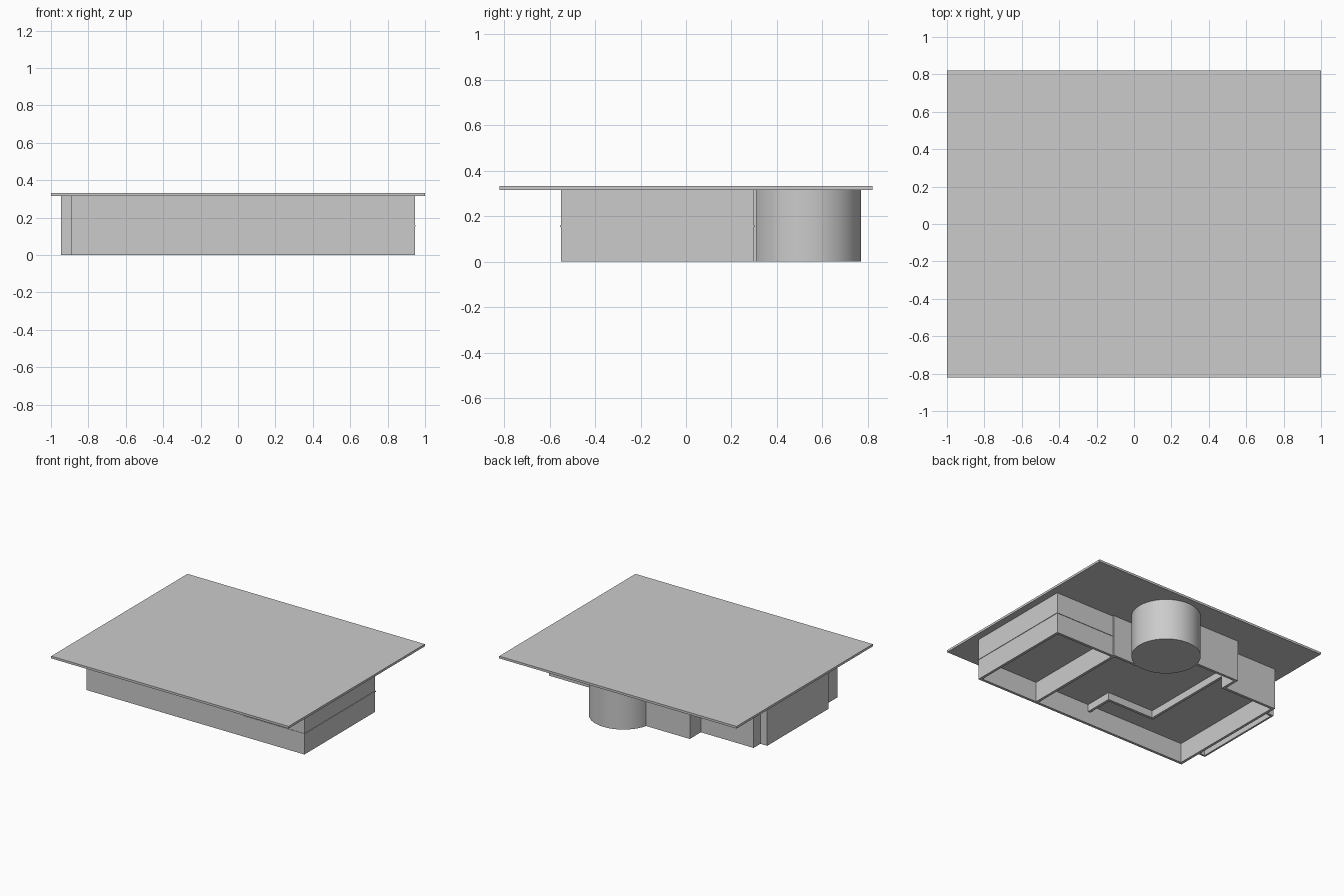
import bpy, bmesh

if "Cube" in bpy.data.objects:
    bpy.data.objects.remove(bpy.data.objects["Cube"])

H = 0.315   # underside of the roof slab
T = 0.02    # wall thickness


def prism(name, pts, z0, z1):
    """Extrude a closed plan outline from z0 to z1."""
    bm = bmesh.new()
    face = bm.faces.new([bm.verts.new((x, y, z0)) for x, y in pts])
    top = bmesh.ops.extrude_face_region(bm, geom=[face])["geom"]
    for v in top:
        if isinstance(v, bmesh.types.BMVert):
            v.co.z = z1
    bmesh.ops.recalc_face_normals(bm, faces=bm.faces)
    me = bpy.data.meshes.new(name)
    bm.to_mesh(me)
    bm.free()
    ob = bpy.data.objects.new(name, me)
    bpy.context.collection.objects.link(ob)
    return ob


def box(name, x0, x1, y0, y1, z0=0.0, z1=H):
    return prism(name, [(x0, y0), (x1, y0), (x1, y1), (x0, y1)], z0, z1)


# Roof slab
box("roof_slab", -1, 1, -0.82, 0.82, H, 0.332)

# Outer walls
box("front_wall", -0.89, 0.945, -0.55, -0.55 + T)
box("right_wall", 0.945 - T, 0.945, -0.55 + T, 0.30)
box("right_back_wall", 0.44, 0.945 - T, 0.30 - T, 0.30)
box("room_divider", 0.44 - T, 0.44, -0.55 + T, 0.31)
box("entry_wall", 0.22, 0.44 - T, 0.31 - T, 0.31)
box("middle_back_wall", -0.445, -0.05, 0.59 - T, 0.59)
box("notch_wall", -0.445, -0.445 + T, 0.457 - T, 0.59 - T)
box("left_back_wall", -0.89, -0.445, 0.457 - T, 0.457)
box("left_wall", -0.89, -0.89 + T, -0.55 + T, 0.457 - T)

# Shallow bay on the left side
box("bay_outer_wall", -0.947, -0.933, -0.365, 0.375)
box("bay_front_wall", -0.933, -0.89, -0.365, -0.350)
box("bay_back_wall", -0.933, -0.89, 0.360, 0.375)

# Middle floor slabs
box("right_floor", 0.435, 0.949, -0.553, 0.304, 0.153, 0.160)
prism("main_floor", [(-0.88, -0.54), (0.43, -0.54), (0.43, 0.30), (0.20, 0.30),
                     (-0.06, 0.58), (-0.435, 0.58), (-0.435, 0.447), (-0.88, 0.447)],
      0.150, 0.158)

# Low partition around the inner room
box("partition_front", -0.05, -0.03, -0.53, -0.31, 0.095, 0.15)
box("partition_middle", -0.445, -0.03, -0.33, -0.31, 0.095, 0.15)
box("partition_left", -0.445, -0.445 + T, -0.31, 0.437, 0.095, 0.15)

# Round stair tower
bpy.ops.mesh.primitive_cylinder_add(vertices=64, radius=0.24, depth=H,
                                    location=(0.155, 0.53, H / 2))
tower = bpy.context.object
tower.name = "round_tower"
bpy.ops.object.shade_smooth_by_angle()
